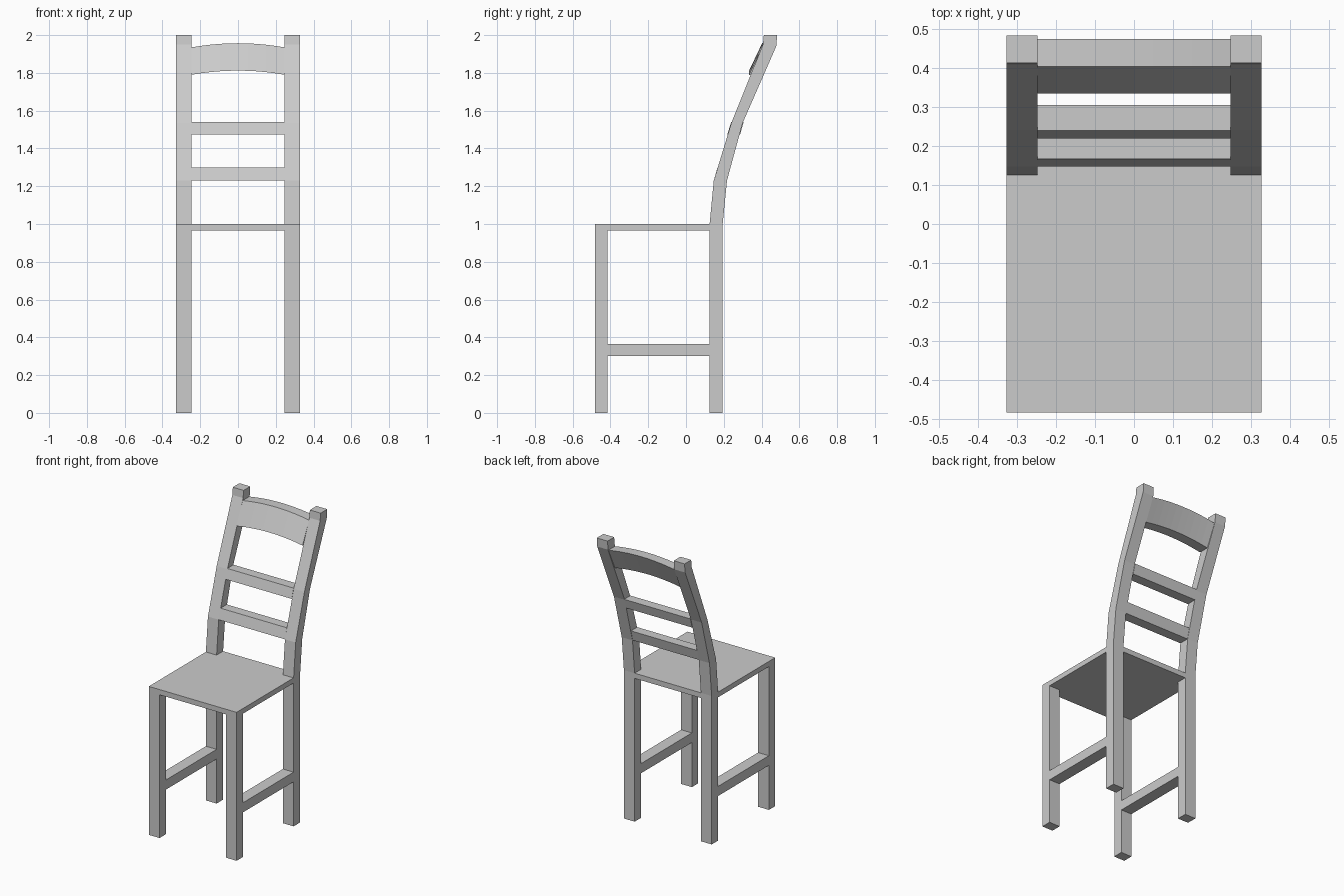
import bpy

if "Cube" in bpy.data.objects:
    bpy.data.objects.remove(bpy.data.objects["Cube"])

X_IN, X_OUT = 0.247, 0.327          # inner and outer sides of the legs
Y_FRONT, Y_BACK = -0.4825, 0.194    # seat depth
Y_POST = 0.125                      # front of the back posts
SEAT_LOW, SEAT_TOP = 0.965, 1.0


def loft(name, sections):
    """Join matching closed cross-sections into a capped solid."""
    n = len(sections[0])
    verts = [p for s in sections for p in s]
    faces = [list(range(n))[::-1], [len(verts) - n + i for i in range(n)]]
    for k in range(len(sections) - 1):
        for i in range(n):
            j = (i + 1) % n
            faces.append([k * n + i, k * n + j, (k + 1) * n + j, (k + 1) * n + i])
    mesh = bpy.data.meshes.new(name)
    mesh.from_pydata(verts, [], faces)
    obj = bpy.data.objects.new(name, mesh)
    bpy.context.collection.objects.link(obj)
    return obj


def side_profile(name, yz, x0, x1):
    """Extrude a y-z outline (counter-clockwise) along x."""
    return loft(name, [[(x, y, z) for y, z in yz] for x in (x0, x1)])


def box_yz(y0, y1, z0, z1):
    return [(y0, z0), (y1, z0), (y1, z1), (y0, z1)]


# Seat, notched around the back posts
outline = [(-X_OUT, Y_FRONT), (X_OUT, Y_FRONT), (X_OUT, Y_POST), (X_IN, Y_POST),
           (X_IN, Y_BACK), (-X_IN, Y_BACK), (-X_IN, Y_POST), (-X_OUT, Y_POST)]
loft("seat", [[(x, y, z) for x, y in outline] for z in (SEAT_LOW, SEAT_TOP)])

# Bent back post outline: up the rear edge, down the front edge
post = [(Y_POST, 0), (Y_BACK, 0), (Y_BACK, 1.0), (0.217, 1.23), (0.300, 1.535),
        (0.4775, 1.94), (0.4825, 2.0),
        (0.412, 2.0), (0.407, 1.95), (0.240, 1.535), (0.147, 1.23), (Y_POST, 1.0)]

# Legs, posts and side stretchers on both sides
for side, x0, x1 in (("left", -X_OUT, -X_IN), ("right", X_IN, X_OUT)):
    side_profile("front_leg_" + side, box_yz(Y_FRONT, -0.415, 0, SEAT_LOW), x0, x1)
    side_profile("back_post_" + side, post, x0, x1)
    side_profile("stretcher_" + side, box_yz(-0.415, Y_POST, 0.30, 0.365), x0, x1)

# Two straight slats that follow the slope of the posts
for name, y0, z0, y1, z1 in (("lower_slat", 0.147, 1.23, 0.167, 1.30),
                             ("upper_slat", 0.219, 1.475, 0.239, 1.54)):
    side_profile(name, [(y0, z0), (y0 + 0.068, z0), (y1 + 0.066, z1), (y1, z1)],
                 -X_IN, X_IN)

# Arched top rail
sections = []
for i in range(11):
    t = i / 5 - 1
    rise = 0.022 * (1 - t * t)
    yz = [(0.334, 1.79), (0.404, 1.79), (0.473, 1.935), (0.403, 1.935)]
    sections.append([(t * X_IN, y, z + rise) for y, z in yz])
loft("top_rail", sections)
